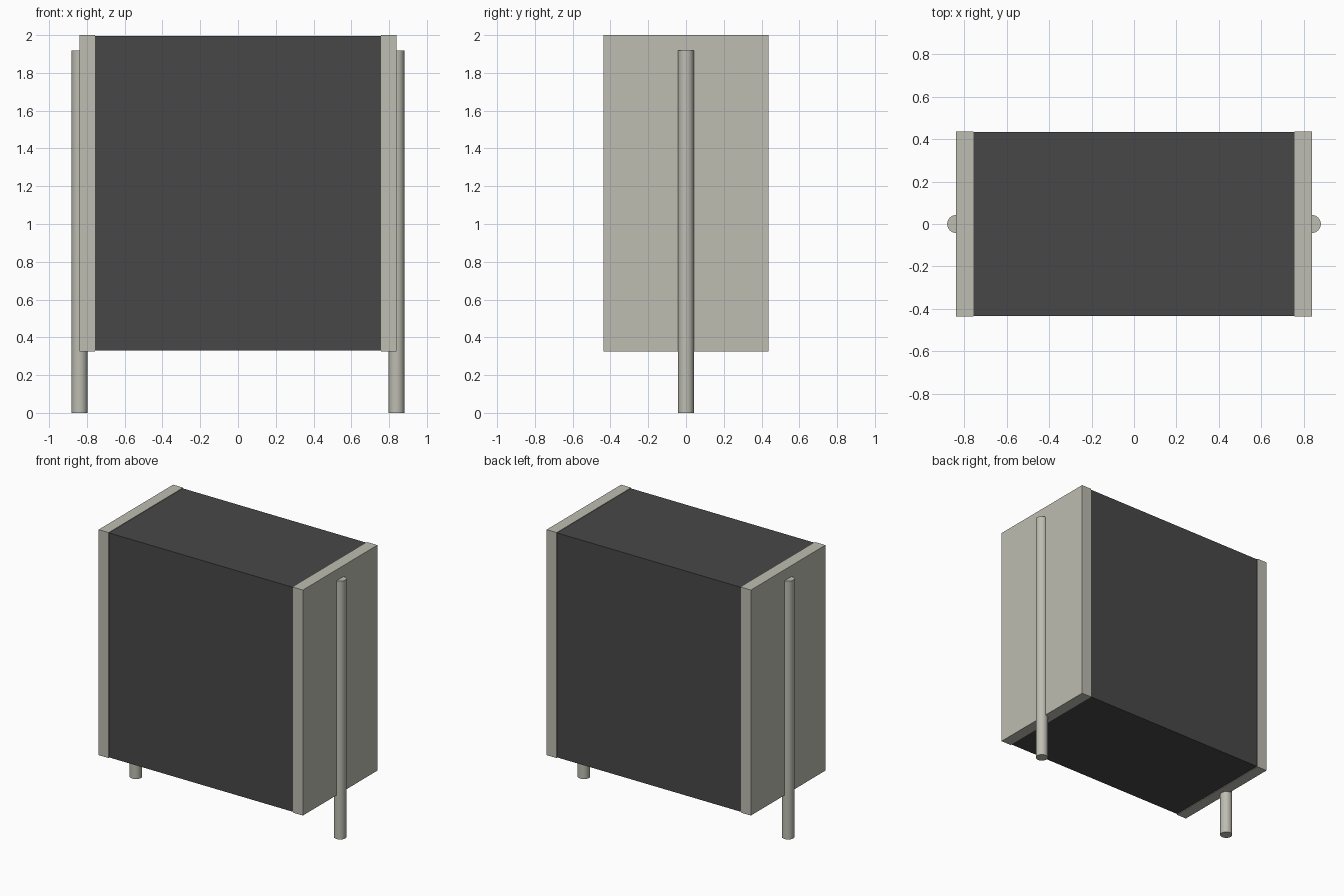
import bpy
import math

cube = bpy.data.objects.get("Cube")
if cube:
    bpy.data.objects.remove(cube, do_unlink=True)


def material(name, color):
    mat = bpy.data.materials.new(name)
    mat.use_nodes = True
    mat.diffuse_color = color
    bsdf = mat.node_tree.nodes["Principled BSDF"]
    bsdf.inputs["Base Color"].default_value = color
    bsdf.inputs["Roughness"].default_value = 0.6
    return mat


charcoal = material("charcoal", (0.064, 0.064, 0.064, 1))
stone = material("stone_grey", (0.508, 0.508, 0.445, 1))


def box(name, center, size, mat):
    bpy.ops.mesh.primitive_cube_add(size=1, location=center)
    ob = bpy.context.object
    ob.name = name
    ob.scale = size
    bpy.ops.object.transform_apply(location=False, rotation=False, scale=True)
    ob.data.materials.append(mat)
    return ob


def post(name, x, radius, height, mat):
    bpy.ops.mesh.primitive_cylinder_add(vertices=48, radius=radius, depth=height,
                                        location=(x, 0, height / 2))
    ob = bpy.context.object
    ob.name = name
    ob.data.materials.append(mat)
    bpy.ops.object.shade_smooth_by_angle(angle=math.radians(30))
    return ob


BOTTOM, TOP = 0.325, 2.0
MID, HEIGHT = (BOTTOM + TOP) / 2, TOP - BOTTOM

# Dark body, set very slightly inside the end panels
box("body", (0, 0, MID), (1.516, 0.866, HEIGHT - 0.008), charcoal)

# End panels, each with a half-sunk round post that runs down to the floor
for side, s in (("left", 1), ("right", -1)):
    box(side + "_end_panel", (s * 0.798, 0, MID), (0.082, 0.874, HEIGHT), stone)
    post(side + "_post", s * 0.839, 0.042, 1.918, stone)
